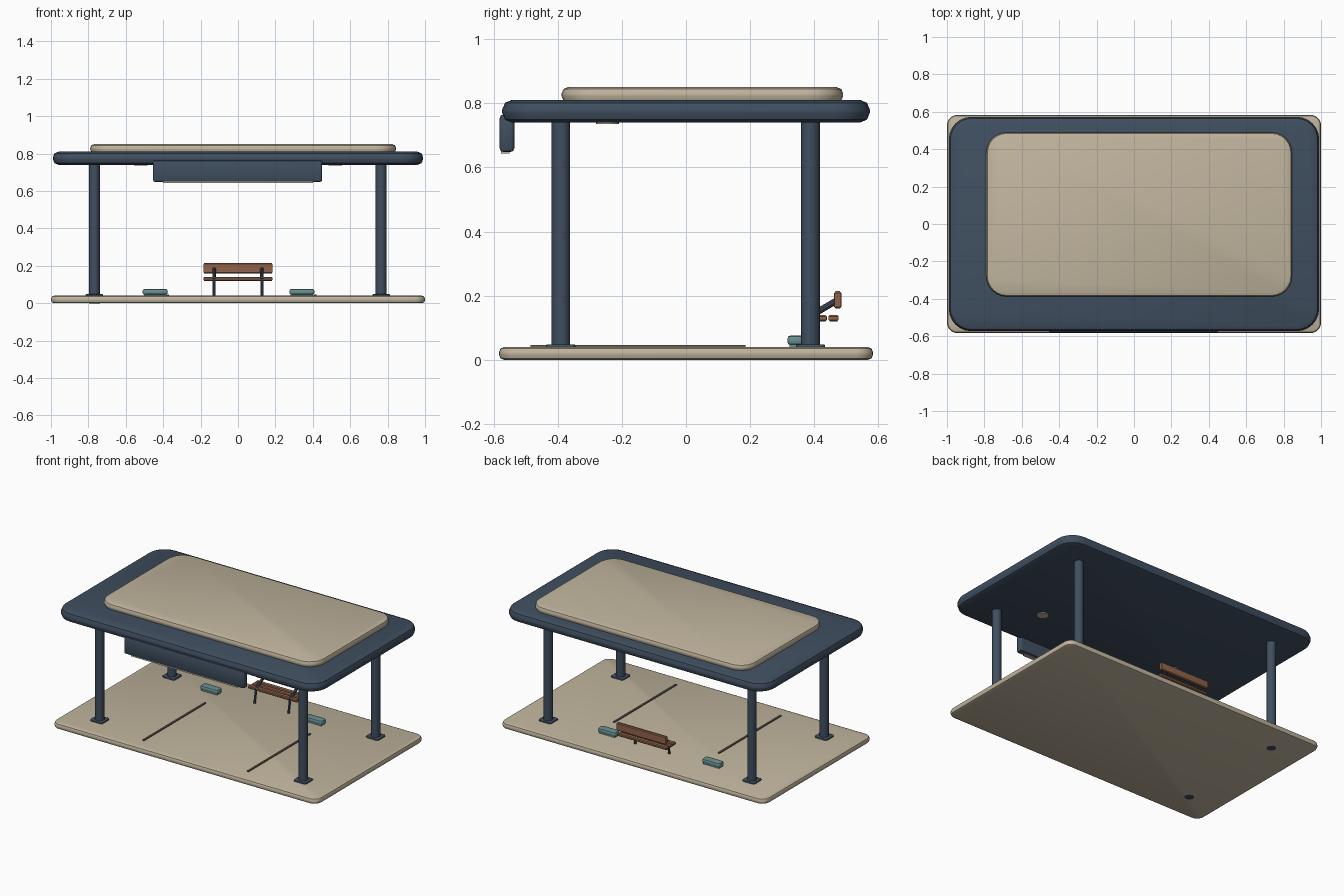
import bpy
import bmesh
from math import radians
from mathutils import Vector

old = bpy.data.objects.get("Cube")
if old:
    bpy.data.objects.remove(old, do_unlink=True)


def material(name, r, g, b):
    m = bpy.data.materials.new(name)
    m.use_nodes = True
    m.diffuse_color = (r, g, b, 1)
    node = next(n for n in m.node_tree.nodes if n.type == 'BSDF_PRINCIPLED')
    node.inputs["Base Color"].default_value = (r, g, b, 1)
    node.inputs["Roughness"].default_value = 0.7
    return m


NAVY = material("navy metal", 0.05, 0.077, 0.115)
BEIGE = material("beige concrete", 0.53, 0.46, 0.34)
WOOD = material("brown wood", 0.28, 0.125, 0.068)
TEAL = material("teal rubber", 0.14, 0.28, 0.28)
JOINT = material("dark joint", 0.14, 0.12, 0.095)


def finish(name, bm, mat):
    bmesh.ops.recalc_face_normals(bm, faces=bm.faces[:])
    mesh = bpy.data.meshes.new(name)
    bm.to_mesh(mesh)
    bm.free()
    mesh.materials.append(mat)
    ob = bpy.data.objects.new(name, mesh)
    bpy.context.collection.objects.link(ob)
    bpy.ops.object.select_all(action='DESELECT')
    ob.select_set(True)
    bpy.context.view_layer.objects.active = ob
    bpy.ops.object.shade_smooth_by_angle(angle=radians(32))
    return ob


def block(name, xs, ys, zs, mat, corner=0, edge=0, segments=2):
    """Box with rounded plan corners and softened top and bottom rims."""
    bm = bmesh.new()
    bmesh.ops.create_cube(bm, size=1)
    lo, hi = Vector((xs[0], ys[0], zs[0])), Vector((xs[1], ys[1], zs[1]))
    for v in bm.verts:
        v.co = Vector([(lo[i] + hi[i]) / 2 + v.co[i] * (hi[i] - lo[i]) for i in range(3)])

    def upright(e):
        return abs(e.verts[0].co.z - e.verts[1].co.z) > 1e-5

    if corner:
        bmesh.ops.bevel(bm, geom=[e for e in bm.edges if upright(e)], offset=corner,
                        segments=6, profile=0.5, affect='EDGES')
    if edge:
        bmesh.ops.bevel(bm, geom=[e for e in bm.edges if not upright(e)], offset=edge,
                        segments=segments, profile=0.5, affect='EDGES')
    return finish(name, bm, mat)


def rod(name, a, b, radius, mat, sides=16):
    """Cylinder between two points."""
    a, b = Vector(a), Vector(b)
    bm = bmesh.new()
    bmesh.ops.create_cone(bm, cap_ends=True, segments=sides, radius1=radius,
                          radius2=radius, depth=(b - a).length)
    ob = finish(name, bm, mat)
    ob.location = (a + b) / 2
    ob.rotation_euler = (b - a).to_track_quat('Z', 'Y').to_euler()
    return ob


# Ground slab and roof
block("ground_slab", (-1, 1), (-.583, .583), (0, .04), BEIGE, .055, .016)
block("roof_canopy", (-.99, .99), (-.573, .573), (.74, .81), NAVY, .12, .03)
block("roof_panel", (-.79, .845), (-.388, .49), (.802, .85), BEIGE, .11, .02)

# Columns with foot plates
for side, x in (("right", -.768), ("left", .765)):
    for end, y in (("front", -.39), ("back", .388)):
        rod(f"{side}_{end}_column", (x, y, -.0008 if x < 0 else .01), (x, y, .76), .029, NAVY)
        block(f"{side}_{end}_foot_plate", (x - .047, x + .047), (y - .045, y + .045),
              (.036, .048), NAVY, .015, .003)

# Front fascia box with its lower trim
block("fascia_box", (-.455, .45), (-.581, -.535), (.648, .765), NAVY, .012, .012)
block("fascia_trim", (-.4, .4), (-.577, -.55), (.644, .656), BEIGE)

# Ceiling lights
for side, x in (("right", -.52), ("left", .52)):
    rod(f"{side}_ceiling_light", (x, -.245, .735), (x, -.245, .75), .036, BEIGE)

# Bay lines and wheel stops on the slab
for side, x in (("right", -.375), ("left", .413)):
    block(f"{side}_bay_line", (x - .006, x + .006), (-.485, .185), (.039, .047), JOINT)
for side, x in (("right", -.443), ("left", .342)):
    block(f"{side}_wheel_stop", (x - .067, x + .067), (.316, .37), (.046, .076), TEAL,
          .015, .01)
    block(f"{side}_wheel_stop_base", (x - .06, x + .06), (.322, .364), (.038, .05), TEAL)

# Bench: seat slats, backrest, legs and back struts
for i in range(3):
    y = .386 + i * .037
    block(f"bench_seat_slat_{i + 1}", (-.185, .185), (y - .016, y + .016), (.12, .14),
          WOOD, .004, .005, 1)
block("bench_backrest", (-.185, .185), (.462, .484), (.16, .214), WOOD, .004, .005, 1)
for side, x in (("right", -.128), ("left", .128)):
    rod(f"bench_{side}_leg", (x, .361, .038), (x, .378, .128), .008, NAVY, 10)
    rod(f"bench_{side}_back_strut", (x, .37, .126), (x, .468, .184), .01, NAVY, 10)
